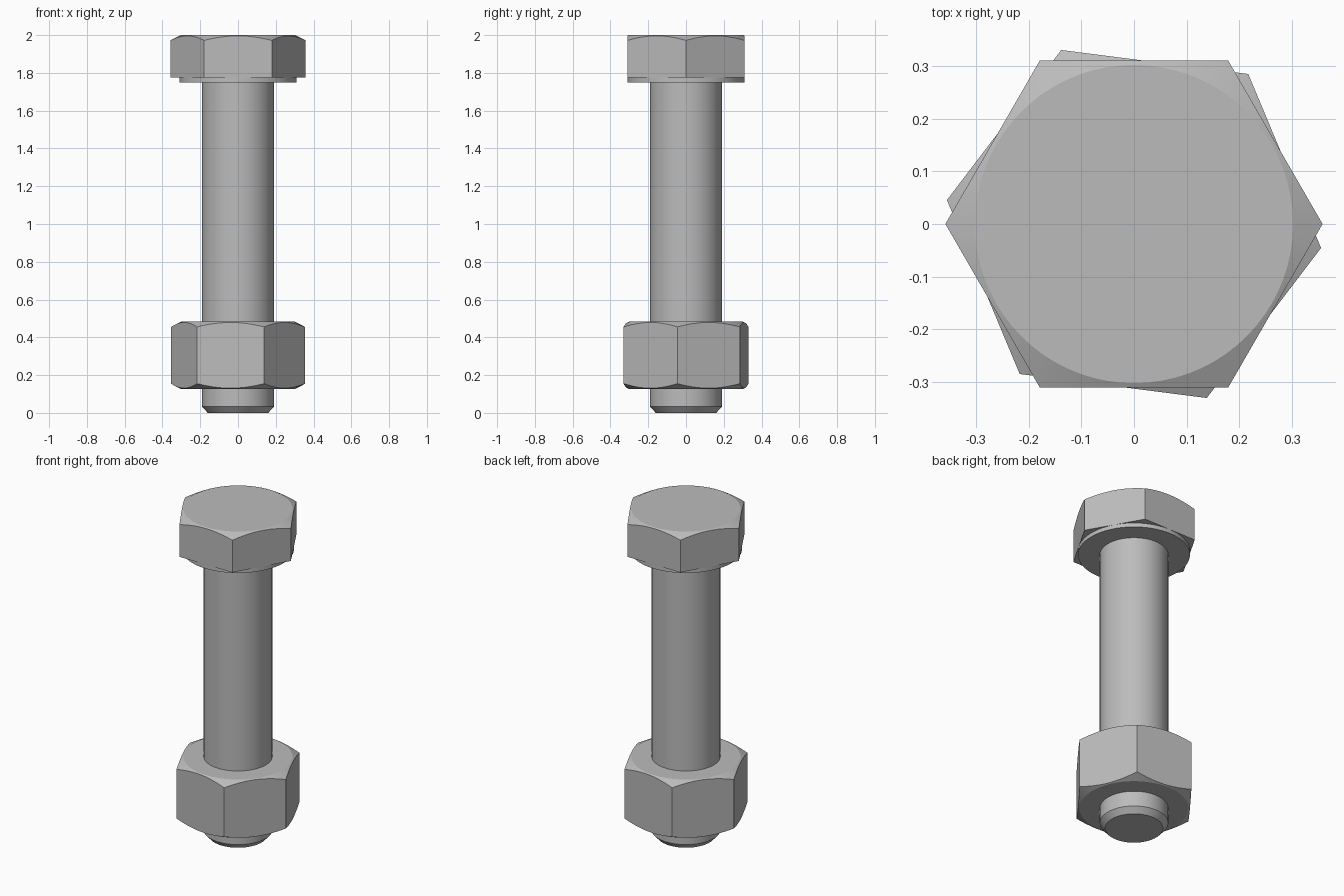
import bpy, bmesh, math

if "Cube" in bpy.data.objects:
    bpy.data.objects.remove(bpy.data.objects["Cube"])

steel = bpy.data.materials.new("steel grey")
steel.diffuse_color = (0.5, 0.5, 0.5, 1)
steel.use_nodes = True
steel.node_tree.nodes["Principled BSDF"].inputs["Base Color"].default_value = steel.diffuse_color

SEG = 72          # samples around every part
APOTHEM = 0.31    # half the width across the flats
CHAMFER_R = 0.302 # where the corner chamfer starts
SHANK_R = 0.19


def circle(r, z):
    return [(r * math.cos(t), r * math.sin(t), z)
            for t in (2 * math.pi * i / SEG for i in range(SEG))]


def hexagon(z, slope=0.0):
    """Hexagon outline whose height follows a conical chamfer."""
    ring = []
    for i in range(SEG):
        t = 2 * math.pi * i / SEG
        off = (t + math.pi / 6) % (math.pi / 3) - math.pi / 6
        r = APOTHEM / math.cos(off)
        ring.append((r * math.cos(t), r * math.sin(t), z - slope * (r - CHAMFER_R)))
    return ring


def loft(name, rings, closed=False, turn=0.0):
    """Skin rings together; cap the ends, or join last to first."""
    bm = bmesh.new()
    loops = [[bm.verts.new(p) for p in ring] for ring in rings]
    pairs = list(zip(loops, loops[1:]))
    if closed:
        pairs.append((loops[-1], loops[0]))
    else:
        bm.faces.new(loops[0])
        bm.faces.new(loops[-1])
    for a, b in pairs:
        for i in range(SEG):
            j = (i + 1) % SEG
            bm.faces.new((a[i], a[j], b[j], b[i]))
    bmesh.ops.recalc_face_normals(bm, faces=bm.faces)
    mesh = bpy.data.meshes.new(name)
    bm.to_mesh(mesh)
    bm.free()
    mesh.materials.append(steel)
    obj = bpy.data.objects.new(name, mesh)
    obj.rotation_euler.z = turn
    bpy.context.collection.objects.link(obj)
    bpy.ops.object.select_all(action='DESELECT')
    obj.select_set(True)
    bpy.context.view_layer.objects.active = obj
    bpy.ops.object.shade_smooth_by_angle(angle=math.radians(22))
    return obj


# Shank with a chamfered tip
loft("shank", [circle(0.16, 0), circle(SHANK_R, 0.033), circle(SHANK_R, 1.76)])

# Round bearing collar under the head
loft("collar", [circle(APOTHEM, 1.75), circle(APOTHEM, 1.78)])

# Hexagonal head, chamfered on top, one corner facing front
loft("head", [hexagon(1.775), hexagon(2.0, 0.5), circle(CHAMFER_R, 2.0)],
     turn=math.pi / 6)

# Hexagonal nut, chamfered on both ends, bored for the shank
loft("nut", [circle(SHANK_R, 0.127), circle(CHAMFER_R, 0.127), hexagon(0.127, -0.5),
             hexagon(0.483, 0.5), circle(CHAMFER_R, 0.483), circle(SHANK_R, 0.483)],
     closed=True, turn=math.radians(22.7))
